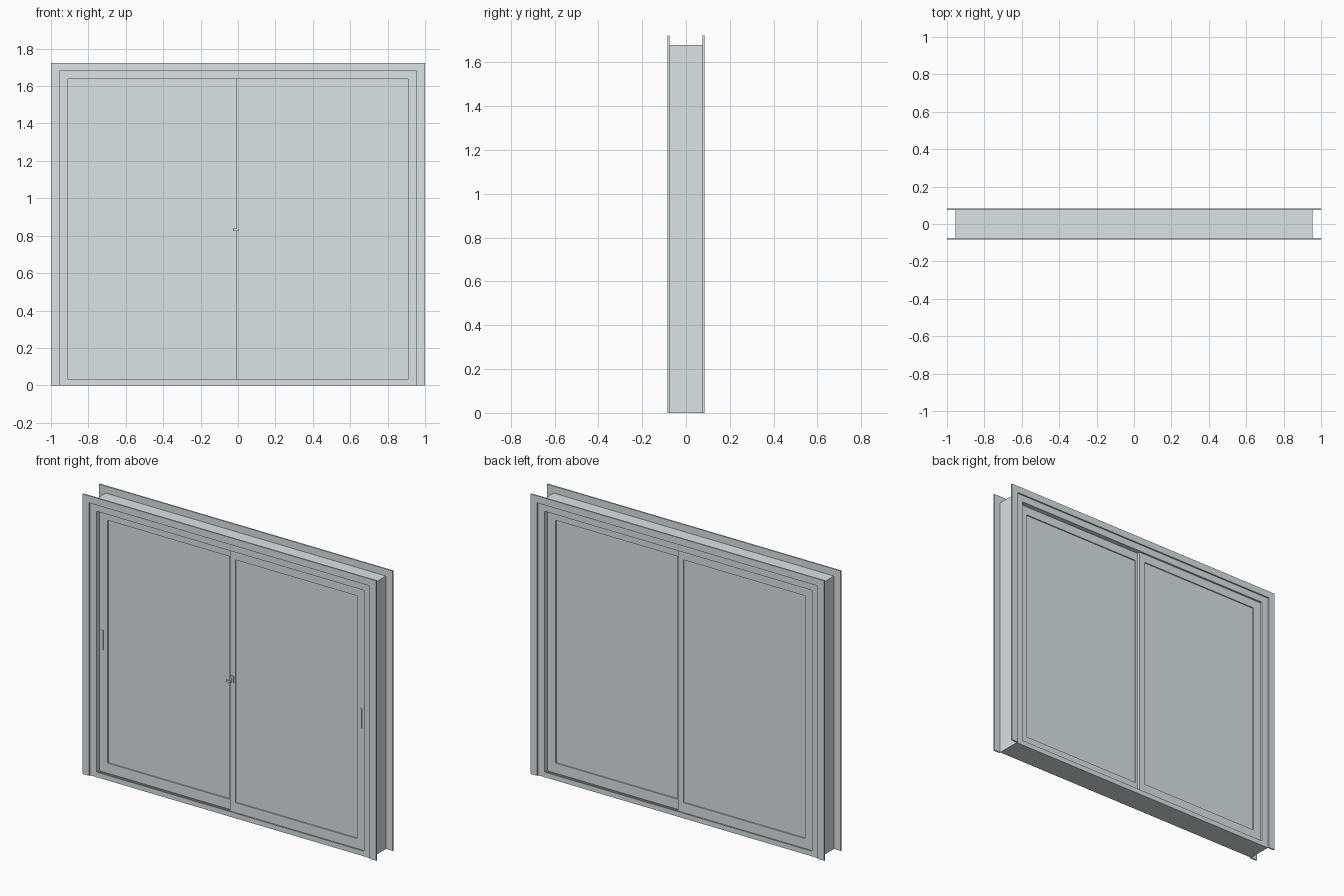
import bpy
import bmesh

cube = bpy.data.objects.get("Cube")
if cube:
    bpy.data.objects.remove(cube, do_unlink=True)

paint = bpy.data.materials.new("pale grey aluminium")
paint.use_nodes = True
COLOUR = (0.70, 0.77, 0.79, 1)
paint.diffuse_color = COLOUR
paint.node_tree.nodes["Principled BSDF"].inputs["Base Color"].default_value = COLOUR


def finish(bm, name):
    bmesh.ops.recalc_face_normals(bm, faces=bm.faces)
    mesh = bpy.data.meshes.new(name)
    bm.to_mesh(mesh)
    bm.free()
    mesh.materials.append(paint)
    obj = bpy.data.objects.new(name, mesh)
    bpy.context.scene.collection.objects.link(obj)
    return obj


def box(name, x0, x1, y0, y1, z0, z1):
    bm = bmesh.new()
    bmesh.ops.create_cube(bm, size=1)
    for v in bm.verts:
        v.co = (x1 if v.co.x > 0 else x0, y1 if v.co.y > 0 else y0,
                z1 if v.co.z > 0 else z0)
    return finish(bm, name)


def corners(x0, x1, z0, z1):
    return [(x0, z0), (x0, z1), (x1, z1), (x1, z0)]


def mitred_band(name, outer, inner, y0, y1, closed=True):
    """Mitred border between two rectangles; open ones have no bottom rail."""
    bm = bmesh.new()
    rings = [[bm.verts.new((x, y, z)) for x, z in pts]
             for pts, y in ((outer, y0), (inner, y0), (inner, y1), (outer, y1))]
    for i in range(4 if closed else 3):
        j = (i + 1) % 4
        for a in range(4):
            b = (a + 1) % 4
            bm.faces.new((rings[a][i], rings[a][j], rings[b][j], rings[b][i]))
    if not closed:
        for i in (0, 3):
            bm.faces.new([r[i] for r in rings])
    return finish(bm, name)


# Jambs and head of the fixed frame
DEPTH = 0.075
mitred_band("window_frame", corners(-0.955, 0.955, 0, 1.68),
            corners(-0.91, 0.91, 0, 1.637), -DEPTH, DEPTH, closed=False)

# Thin mitred casings on both wall faces
for side, y0, y1 in (("front", -0.084, -DEPTH), ("back", DEPTH, 0.084)):
    mitred_band(side + "_casing", corners(-1, 1, 0, 1.723),
                corners(-0.955, 0.955, 0, 1.68), y0, y1, closed=False)

# Sill with a raised lip on each face
box("sill", -0.91, 0.91, -DEPTH, DEPTH, 0, 0.024)
for side, y in (("front", -0.071), ("back", 0.071)):
    box(side + "_sill_lip", -0.91, 0.91, y - 0.004, y + 0.004, 0.024, 0.031)

# Two pairs of sliding sashes, each pair overlapping at the middle
LEFT = (-0.01, 0.91, 0.026, 0.856)
RIGHT = (-0.91, 0.01, -0.856, -0.026)
for name, (x0, x1, g0, g1), y in (("front_left", LEFT, -0.054), ("front_right", RIGHT, -0.036),
                                  ("back_left", LEFT, 0.036), ("back_right", RIGHT, 0.054)):
    mitred_band(name + "_sash", corners(x0, x1, 0.03, 1.637),
                corners(g0, g1, 0.09, 1.584), y - 0.009, y + 0.009)
    box(name + "_glass", g0, g1, y - 0.002, y + 0.002, 0.09, 1.584)
    box(name + "_track", -0.91, 0.91, y - 0.003, y + 0.003, 0.024, 0.031)

# Slim pull handles on the outer stiles
for side, x, face in (("left", 0.885, -0.063), ("right", -0.89, -0.045)):
    box(side + "_handle", x - 0.005, x + 0.005, face - 0.006, face + 0.001, 0.78, 0.9)

# Latch on the meeting stile
box("latch_base", -0.008, 0.018, -0.068, -0.062, 0.825, 0.865)
box("latch_pivot", -0.006, 0.008, -0.075, -0.067, 0.835, 0.85)
box("latch_lever", -0.026, 0.004, -0.079, -0.071, 0.825, 0.838)
